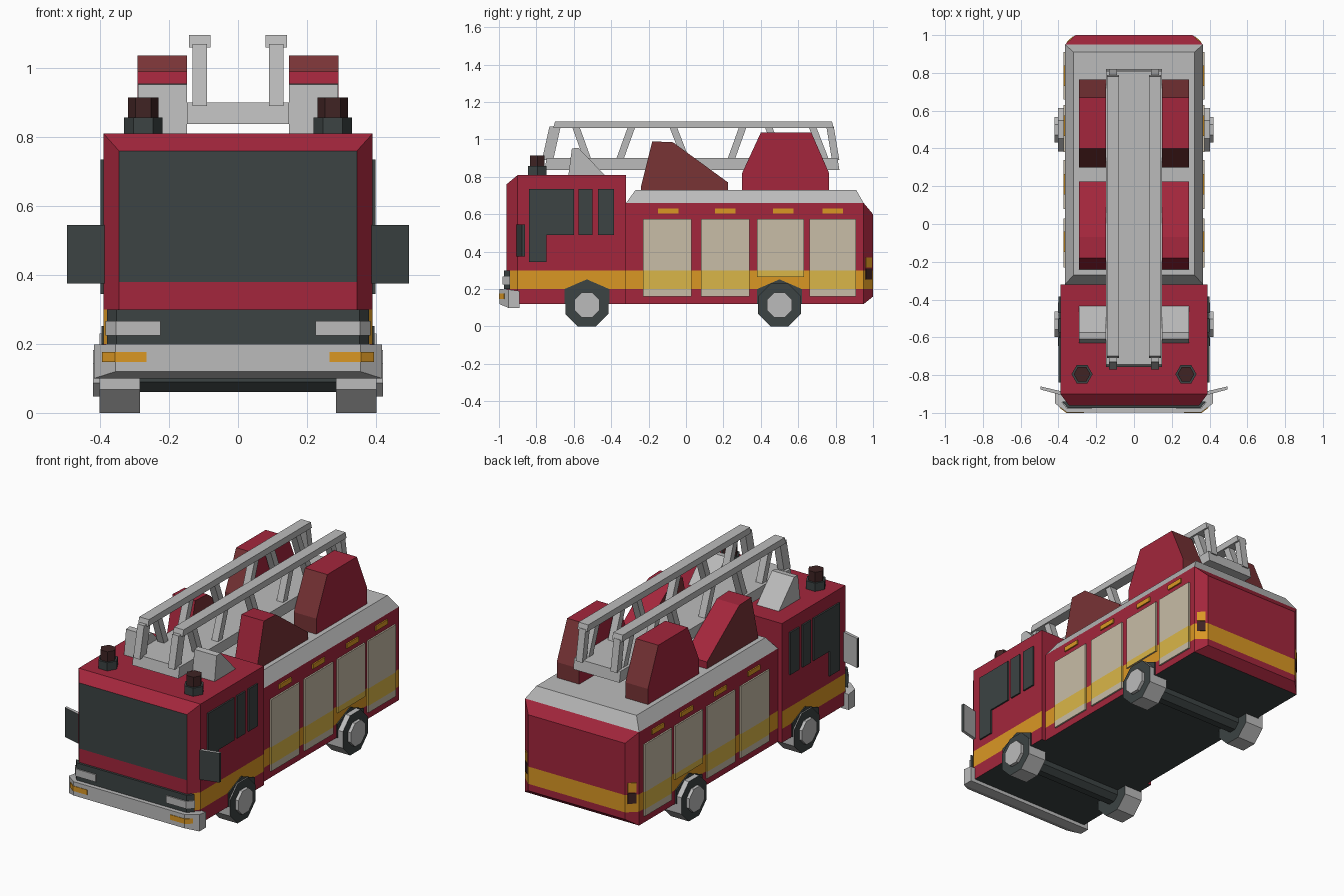
import bpy, bmesh, math
from mathutils import Vector

if "Cube" in bpy.data.objects:
    bpy.data.objects.remove(bpy.data.objects["Cube"])


def material(name, r, g, b):
    m = bpy.data.materials.new(name)
    m.diffuse_color = (r, g, b, 1)
    m.use_nodes = True
    m.node_tree.nodes["Principled BSDF"].inputs["Base Color"].default_value = m.diffuse_color
    return m


RED = material("red paint", .366, .0194, .045)
YELLOW = material("amber yellow", .70, .31, .0176)
GREY = material("light grey metal", .50, .50, .50)
DARK = material("dark glass and rubber", .045, .056, .056)
BROWN = material("brown red", .188, .033, .036)
MAROON = material("dark maroon", .050, .0175, .0175)
BEIGE = material("beige shutter", .58, .51, .385)
PALE_YELLOW = material("pale yellow shutter", .70, .47, .065)


def hull(name, points, mats, rule=None, cuts=()):
    """Convex solid from points, cut at heights, faces coloured by rule(face centre, normal)."""
    if not isinstance(mats, (list, tuple)):
        mats = [mats]
    bm = bmesh.new()
    vs = [bm.verts.new(p) for p in points]
    res = bmesh.ops.convex_hull(bm, input=vs)
    junk = {g for g in res["geom_interior"] + res["geom_unused"] if isinstance(g, bmesh.types.BMVert)}
    bmesh.ops.delete(bm, geom=[v for v in junk if v.is_valid], context='VERTS')
    bmesh.ops.dissolve_limit(bm, angle_limit=.01, verts=bm.verts[:], edges=bm.edges[:])
    for z in cuts:
        bmesh.ops.bisect_plane(bm, geom=bm.verts[:] + bm.edges[:] + bm.faces[:],
                               plane_co=(0, 0, z), plane_no=(0, 0, 1))
    bmesh.ops.recalc_face_normals(bm, faces=bm.faces[:])
    bm.normal_update()
    if rule:
        for f in bm.faces:
            f.material_index = rule(f.calc_center_median(), f.normal)
    me = bpy.data.meshes.new(name)
    bm.to_mesh(me)
    bm.free()
    for m in mats:
        me.materials.append(m)
    ob = bpy.data.objects.new(name, me)
    bpy.context.collection.objects.link(ob)
    return ob


def prism(name, profile, x0, x1, mats, **kw):
    """Side profile in (y, z) swept across x."""
    return hull(name, [(x, y, z) for x in (x0, x1) for y, z in profile], mats, **kw)


def plan(name, outline, z0, z1, mats, s=1, **kw):
    """Top outline in (x, y) raised from z0 to z1."""
    return hull(name, [(s * x, y, z) for z in (z0, z1) for x, y in outline], mats, **kw)


def rect(y0, y1, z0, z1):
    return [(y0, z0), (y1, z0), (y1, z1), (y0, z1)]


def ngon(n, r, turn, cy, cz):
    return [(cy + r * math.cos(turn + i * math.tau / n), cz + r * math.sin(turn + i * math.tau / n))
            for i in range(n)]


def mirrored(points):
    return [(s * x, y, z) for s in (1, -1) for x, y, z in points]


# Cab with sloped front edges, windscreen and stripe coloured by height
def cab_rule(c, n):
    if n.z < -.9:
        return 2
    if n.y < -.95:
        return 2 if c.z > .38 or c.z < .3 else 0
    return 1 if .2 < c.z < .3 and abs(n.z) < .5 and n.y < .9 else 0


hull("cab", mirrored([(.345, -.96, .12), (.345, -.96, .76), (.39, -.90, .12), (.39, -.90, .81),
                      (.39, -.32, .12), (.39, -.32, .81)]),
     [RED, YELLOW, DARK], rule=cab_rule, cuts=(.2, .3, .38))


# Rear body with chamfered tail and stripe
def body_rule(c, n):
    if n.z < -.9:
        return 2
    return 1 if .2 < c.z < .3 and abs(n.z) < .5 else 0


hull("rear_body", mirrored([(.31, 1, .16), (.31, 1, .60), (.365, .95, .12), (.365, .95, .66),
                            (.365, -.325, .12), (.365, -.325, .66)]),
     [RED, YELLOW, DARK], rule=body_rule, cuts=(.2, .3))
hull("body_roof", mirrored([(.365, -.32, .66), (.365, .95, .66), (.32, -.27, .73), (.32, .91, .73)]), GREY)

# Grille and bumper
hull("grille", mirrored([(.352, -.973, z) for z in (.2, .3)] + [(.38, -.94, z) for z in (.2, .3)]), DARK)
hull("bumper", mirrored([(.355, -.998, .12), (.355, -.998, .2), (.418, -.95, .10), (.418, -.95, .198),
                         (.418, -.89, .10), (.418, -.89, .19)]), GREY)

# Axles
for y in (-.53, .5):
    prism("axle", ngon(8, .054, math.pi / 8, y, .11), -.29, .29, DARK)

for s in (1, -1):
    # Front lamps and indicators wrapping the corners
    plan("headlight", [(.225, -.98), (.354, -.98), (.385, -.942), (.225, -.942)], .225, .267, GREY, s)
    plan("bumper_indicator", [(.265, -1.001), (.357, -1.001), (.394, -.973), (.385, -.965), (.265, -.99)],
         .147, .176, YELLOW, s)

    # Cab side windows
    for y0, y1, z0 in ((-.84, -.60, .49), (-.84, -.745, .345), (-.575, -.50, .49), (-.47, -.385, .49)):
        prism("side_window", rect(y0, y1, z0, .735 if z0 > .4 else .49), s * .389, s * .399, DARK)

    # Door mirrors, dark shell with grey glass behind
    plan("door_mirror", [(.388, -.905), (.496, -.876), (.494, -.86), (.388, -.885)], .375, .545,
         [GREY, DARK], s, rule=lambda c, n: 1 if n.y < -.5 or abs(n.x) > .8 else 0)

    # Wheels, hubs and arches
    for y, face in ((-.53, .396), (.5, .372)):
        prism("wheel_arch", [(y - .12, .12), (y - .12, .2), (y, .252), (y + .12, .2), (y + .12, .12)],
              s * .30, s * face, DARK)
        prism("wheel", ngon(8, .1245, math.pi / 8, y, .115), s * .285, s * .402,
              [DARK, GREY], rule=lambda c, n: 0 if abs(n.x) > .5 else 1)
        prism("wheel_hub", ngon(8, .073, math.pi / 8, y, .115), s * .40, s * .42, GREY)

    # Roller shutters with the stripe running across, and marker lamps above
    for y0, y1, z0 in ((-.23, .03, .16), (.08, .34, .16), (.38, .63, .265), (.66, .91, .16)):
        prism("roller_shutter", rect(y0, y1, z0, .575), s * .364, s * .374, [BEIGE, PALE_YELLOW],
              rule=lambda c, n: 1 if .2 < c.z < .3 and abs(n.z) < .5 else 0, cuts=(.2, .3))
    for y in (-.095, .21, .52, .785):
        prism("marker_lamp", rect(y - .054, y + .054, .605, .632), s * .364, s * .373, YELLOW)

    # Tail lamps on the rear corners
    for z0, z1, m in ((.315, .37, YELLOW), (.25, .31, MAROON)):
        plan("tail_lamp", [(.357, .963), (.323, .994), (.318, .988), (.352, .957)], z0, z1, m, s)

    # Beacons
    for r, z0, z1, m in ((.056, .80, .857), (.044, .855, .915)) and (
            (.056, .80, .857, DARK), (.044, .855, .915, MAROON)):
        plan("beacon", ngon(6, r, 0, .275, -.795), z0, z1, m, s)

    # Roof equipment housings
    prism("cab_roof_vent", [(-.63, .80), (-.61, .952), (-.575, .955), (-.52, .895), (-.435, .81), (-.435, .80)],
          s * .148, s * .29, GREY)
    prism("front_housing", [(-.24, .72), (-.24, .75), (-.18, .99), (-.07, .985), (.225, .77), (.225, .72)],
          s * .148, s * .292, [RED, BROWN], rule=lambda c, n: 1 if abs(n.x) > .5 else 0)
    prism("rear_housing", [(.30, .72), (.30, .82), (.40, 1.037), (.67, 1.037), (.765, .82), (.765, .72)],
          s * .148, s * .292, [RED, BROWN], rule=lambda c, n: 1 if abs(n.y) > .5 else 0)

    # Ladder side trusses: top rail, end posts and diagonal braces
    prism("ladder_top_rail", [(-.71, 1.06), (-.70, 1.097), (.78, 1.097), (.79, 1.06)], s * .08, s * .142, GREY)
    braces = [(-.74, -.70, .03), (.80, .77, .02), (-.525, -.59, .02), (-.355, -.29, .02), (0, -.07, .02),
              (.24, .305, .02), (.51, .44, .02), (.745, .675, .02)]
    for yb, yt, w in braces:
        prism("ladder_brace", [(yb - w, .89), (yb + w, .89), (yt + w, 1.07), (yt - w, 1.07)],
              s * .09, s * .132, GREY)

# Ladder bed
prism("ladder_bed", [(-.757, .838), (.82, .838), (.81, .90), (-.745, .90)], -.148, .148, GREY)
